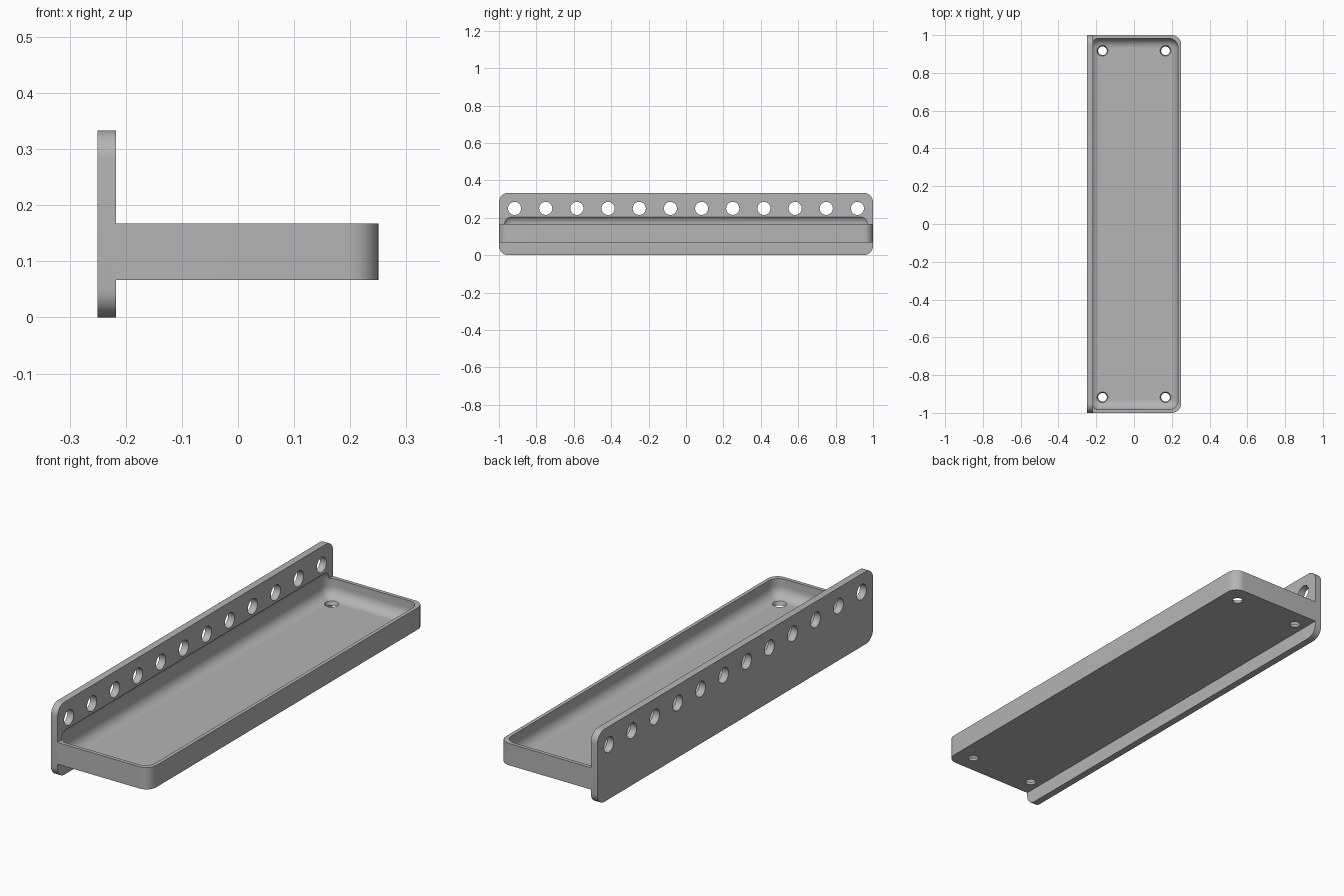
import bpy, bmesh, math
from mathutils import Matrix, Vector

cube = bpy.data.objects.get("Cube")
if cube:
    bpy.data.objects.remove(cube, do_unlink=True)

grey = bpy.data.materials.new("plain grey")
grey.use_nodes = True
colour = (0.46, 0.46, 0.46, 1)
grey.diffuse_color = colour
grey.node_tree.nodes["Principled BSDF"].inputs["Base Color"].default_value = colour

RADIUS = 0.05


def make_object(name, bm):
    mesh = bpy.data.meshes.new(name)
    bm.to_mesh(mesh)
    bm.free()
    mesh.materials.append(grey)
    obj = bpy.data.objects.new(name, mesh)
    bpy.context.collection.objects.link(obj)
    return obj


def rounded_box(name, low, high, pick):
    """Box between two corners, with the picked edges rounded."""
    low, high = Vector(low), Vector(high)
    bm = bmesh.new()
    bmesh.ops.create_cube(bm, size=1)
    size = high - low
    for v in bm.verts:
        v.co = Vector(v.co[i] * size[i] for i in range(3)) + (low + high) / 2
    edges = [e for e in bm.edges if pick(*(e.verts[0].co - e.verts[1].co),
                                         (e.verts[0].co + e.verts[1].co) / 2)]
    bmesh.ops.bevel(bm, geom=edges, offset=RADIUS, offset_type='OFFSET',
                    segments=10, profile=0.5, affect='EDGES')
    return make_object(name, bm)


def pegs(name, centres, r1, r2, depth, turn):
    """Row of round cutters."""
    bm = bmesh.new()
    for c in centres:
        bmesh.ops.create_cone(bm, cap_ends=True, segments=32, radius1=r1, radius2=r2,
                              depth=depth, matrix=Matrix.Translation(c) @ turn)
    return make_object(name, bm)


def cut(obj, cutter):
    mod = obj.modifiers.new("cut", 'BOOLEAN')
    mod.operation = 'DIFFERENCE'
    mod.solver = 'EXACT'
    mod.object = cutter
    bpy.context.view_layer.update()
    bpy.context.view_layer.objects.active = obj
    bpy.ops.object.modifier_apply(modifier=mod.name)


# Upright plate with rounded corners
plate = rounded_box("back_plate", (-0.25, -1, 0), (-0.217, 1, 0.333),
                    lambda x, y, z, mid: abs(x) > 0.01)

# Shelf body, rounded at its two free corners
tray = rounded_box("tray", (-0.217, -1, 0.067), (0.25, 1, 0.167),
                   lambda x, y, z, mid: abs(z) > 0.01 and mid.x > 0)

# Fully rounded hollow, which also bites a shallow groove into the plate
hollow = rounded_box("hollow_cutter", (-0.233, -0.983, 0.083), (0.233, 0.983, 0.217),
                     lambda x, y, z, mid: True)

# Row of holes along the plate
row = pegs("plate_hole_cutter",
           [(-0.233, (i - 5.5) / 6, 0.25) for i in range(12)],
           0.035, 0.035, 0.2, Matrix.Rotation(math.pi / 2, 4, 'Y'))

# Four tapered holes in the tray floor
drains = pegs("floor_hole_cutter",
              [(sx / 6, sy * 0.917, 0.08) for sx in (-1, 1) for sy in (-1, 1)],
              0.017, 0.038, 0.06, Matrix.Identity(4))

for part, cutters in ((plate, (hollow, row)), (tray, (hollow, drains))):
    for cutter in cutters:
        cut(part, cutter)

for cutter in (hollow, row, drains):
    bpy.data.objects.remove(cutter, do_unlink=True)

for part in (plate, tray):
    bpy.ops.object.select_all(action='DESELECT')
    part.select_set(True)
    bpy.context.view_layer.objects.active = part
    bpy.ops.object.shade_smooth_by_angle(angle=math.radians(30))
